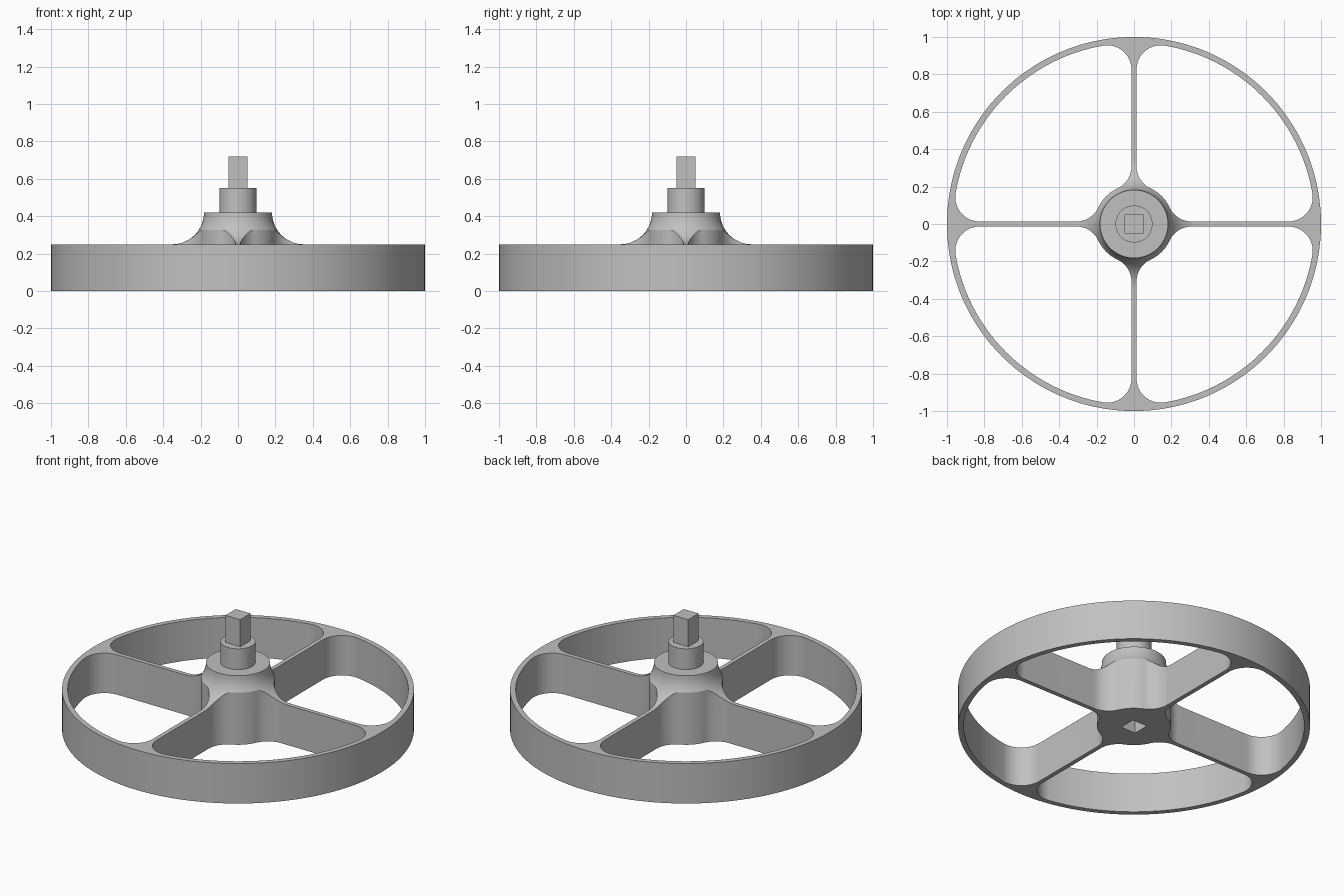
import bpy
import bmesh
from math import sin, cos, pi, atan2, sqrt, radians
from mathutils import Matrix

if "Cube" in bpy.data.objects:
    bpy.data.objects.remove(bpy.data.objects["Cube"])

RIM_H, HUB_TOP = 0.25, 0.42
RIM_IN, HUB_R, SPOKE_W, FILLET = 0.968, 0.21, 0.0135, 0.13
FLANGE_R, COVE = 0.182, 0.17
SHAFT_W = 0.103

grey = bpy.data.materials.new("plain grey")
grey.use_nodes = True
grey.diffuse_color = (0.53, 0.53, 0.53, 1)
grey.node_tree.nodes["Principled BSDF"].inputs["Base Color"].default_value = grey.diffuse_color


def finish(name, bm):
    bmesh.ops.recalc_face_normals(bm, faces=bm.faces)
    mesh = bpy.data.meshes.new(name)
    bm.to_mesh(mesh)
    bm.free()
    mesh.materials.append(grey)
    obj = bpy.data.objects.new(name, mesh)
    bpy.context.collection.objects.link(obj)
    return obj


def smooth(obj):
    bpy.ops.object.select_all(action="DESELECT")
    obj.select_set(True)
    bpy.context.view_layer.objects.active = obj
    bpy.ops.object.shade_smooth_by_angle(angle=radians(30))


def arc(cx, cy, r, a0, a1, n):
    return [(cx + r * cos(a0 + (a1 - a0) * i / n), cy + r * sin(a0 + (a1 - a0) * i / n))
            for i in range(n + 1)]


def lathe(bm, profile, steps=144):
    verts = [bm.verts.new((r, 0, z)) for r, z in profile]
    edges = [bm.edges.new(pair) for pair in zip(verts, verts[1:])]
    bmesh.ops.spin(bm, geom=verts + edges, cent=(0, 0, 0), axis=(0, 0, 1),
                   angle=2 * pi, steps=steps)
    bmesh.ops.remove_doubles(bm, verts=bm.verts, dist=1e-5)


def box(bm, width, z0, z1):
    m = Matrix.Translation((0, 0, (z0 + z1) / 2)) @ Matrix.Diagonal((width, width, z1 - z0, 1))
    bmesh.ops.create_cube(bm, size=1, matrix=m)


def window_outline():
    # Half of one opening, from the hub along a spoke to the rim, then mirrored on the diagonal
    cx = SPOKE_W + FILLET
    hub_y = sqrt((HUB_R + FILLET) ** 2 - cx ** 2)
    rim_y = sqrt((RIM_IN - FILLET) ** 2 - cx ** 2)
    hub_a, rim_a = atan2(hub_y, cx), atan2(rim_y, cx)
    half = arc(0, 0, HUB_R, pi / 4, hub_a, 6)
    half += arc(cx, hub_y, FILLET, pi + hub_a, pi, 12)[1:]
    half += arc(cx, rim_y, FILLET, pi, rim_a, 16)
    half += arc(0, 0, RIM_IN, rim_a, pi / 4, 16)[1:]
    return half + [(y, x) for x, y in half[-2:0:-1]]


# Wheel body: solid disc with a coved hub
bm = bmesh.new()
cove = arc(FLANGE_R + COVE, HUB_TOP, COVE, 1.5 * pi, pi, 16)
lathe(bm, [(0, 0), (1, 0), (1, RIM_H)] + cove + [(0, HUB_TOP)])
wheel = finish("wheel", bm)

# Cutter: four spoke openings and the square socket underneath
bm = bmesh.new()
outline = window_outline()
for k in range(4):
    turn = Matrix.Rotation(k * pi / 2, 4, "Z")
    base = bm.faces.new([bm.verts.new(turn @ Matrix.Translation((x, y, -0.1)).translation)
                         for x, y in outline])
    top = bmesh.ops.extrude_face_region(bm, geom=[base])["geom"]
    bmesh.ops.translate(bm, vec=(0, 0, 0.7),
                        verts=[g for g in top if isinstance(g, bmesh.types.BMVert)])
box(bm, SHAFT_W, -0.1, 0.18)
cutter = finish("opening_cutter", bm)
cutter.hide_render = True

cut = wheel.modifiers.new("openings", "BOOLEAN")
cut.operation = "DIFFERENCE"
cut.solver = "EXACT"
cut.object = cutter
bpy.context.view_layer.objects.active = wheel
bpy.ops.object.modifier_apply(modifier=cut.name)
bpy.data.objects.remove(cutter)
smooth(wheel)

# Round collar on the hub
bm = bmesh.new()
lathe(bm, [(0, 0.4), (0.099, 0.4), (0.099, 0.55), (0, 0.55)], 64)
smooth(finish("collar", bm))

# Square drive shaft
bm = bmesh.new()
box(bm, SHAFT_W, 0.5, 0.72)
finish("drive_shaft", bm)
